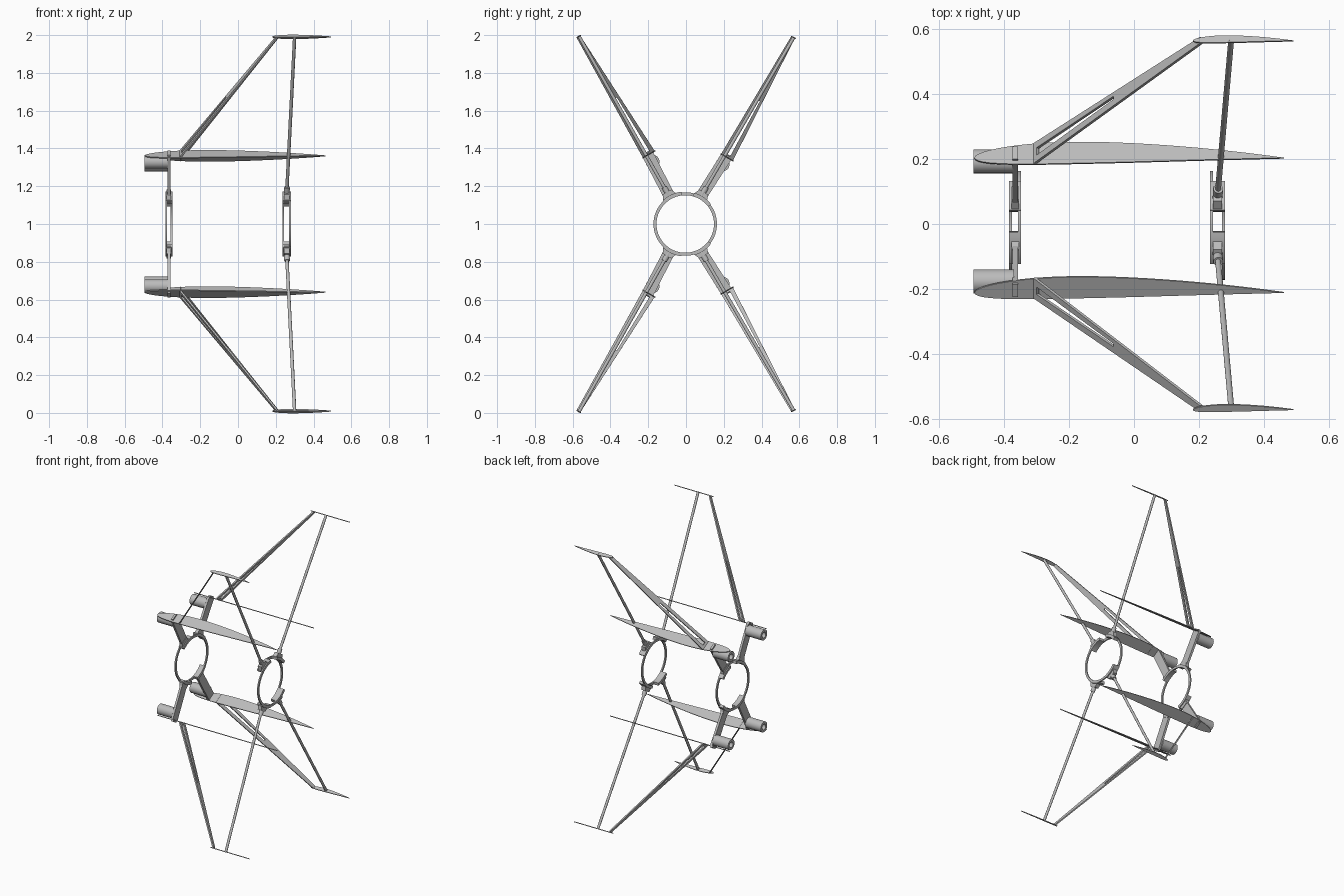
import bpy
import bmesh
from math import sin, cos, radians, sqrt
from mathutils import Matrix, Vector

cube = bpy.data.objects.get("Cube")
if cube:
    bpy.data.objects.remove(cube)

grey = bpy.data.materials.new("light_grey")
grey.use_nodes = True
grey.diffuse_color = (0.5, 0.5, 0.5, 1)
grey.node_tree.nodes["Principled BSDF"].inputs["Base Color"].default_value = (0.5, 0.5, 0.5, 1)

CENTRE = Vector((0, -0.004, 1))
# Arm angle and whether its parts are mirrored sideways
ARMS = {"left_upper": (60.15, False), "right_upper": (119.85, False),
        "right_lower": (240.15, True), "left_lower": (299.85, True)}


def place(name, mesh, angle=90):
    """Put a mesh on the hub axis; its local z points along the given arm angle."""
    ob = bpy.data.objects.new(name, mesh)
    ob.location = CENTRE
    ob.rotation_euler.x = radians(angle - 90)
    bpy.context.collection.objects.link(ob)


def to_mesh(name, bm):
    bmesh.ops.recalc_face_normals(bm, faces=bm.faces)
    mesh = bpy.data.meshes.new(name)
    bm.to_mesh(mesh)
    bm.free()
    mesh.materials.append(grey)
    return mesh


def mirrored(mesh):
    """Sideways mirror image of a part."""
    twin = mesh.copy()
    twin.transform(Matrix.Scale(-1, 4, (0, 1, 0)))
    twin.flip_normals()
    return twin


def prism(name, points, depth):
    """Flat outline extruded along a vector."""
    bm = bmesh.new()
    face = bm.faces.new([bm.verts.new(p) for p in points])
    out = bmesh.ops.extrude_face_region(bm, geom=[face], use_keep_orig=True)
    verts = [v for v in out["geom"] if isinstance(v, bmesh.types.BMVert)]
    bmesh.ops.translate(bm, verts=verts, vec=Vector(depth))
    return to_mesh(name, bm)


def airfoil(name, x0, chord, height, thick):
    """Cambered wing section lying across the arm."""
    def station(t, side):
        half = 0.4 * (0.2969 * sqrt(t) - 0.126 * t - 0.3516 * t**2 + 0.2843 * t**3 - 0.1036 * t**4)
        p = 0.4
        camber = 0.02 * (2 * p * t - t * t) / p**2 if t < p else \
            0.02 * (1 - 2 * p + 2 * p * t - t * t) / (1 - p)**2
        return (x0 + chord * t, chord * (camber + side * half), height - thick / 2)
    n = 28
    ts = [(1 - cos(radians(180 * i / n))) / 2 for i in range(n + 1)]
    pts = [station(t, 1) for t in reversed(ts)] + [station(t, -1) for t in ts[1:-1]]
    return prism(name, pts, (0, 0, thick))


def sector(name, r0, r1, a0, a1, x0, x1):
    """Arc-shaped bar around the hub axis, angles measured from +y."""
    n = max(6, int((a1 - a0) / 4))
    angs = [radians(a0 + (a1 - a0) * i / n) for i in range(n + 1)]
    pts = [(x0, r1 * cos(a), r1 * sin(a)) for a in angs]
    pts += [(x0, r0 * cos(a), r0 * sin(a)) for a in reversed(angs)]
    return prism(name, pts, (x1 - x0, 0, 0))


def tube(name, start, end, radius, bore=0.0, sides=24):
    """Cylinder between two points, with an optional recess at its start."""
    start, end = Vector(start), Vector(end)
    axis = end - start
    bm = bmesh.new()
    bmesh.ops.create_cone(bm, cap_ends=True, segments=sides, radius1=radius,
                          radius2=radius, depth=axis.length)
    if bore:
        cap = min(bm.faces, key=lambda f: f.calc_center_median().z)
        bmesh.ops.inset_region(bm, faces=[cap], thickness=radius - bore)
        out = bmesh.ops.extrude_face_region(bm, geom=[cap])
        bmesh.ops.delete(bm, geom=[cap], context="FACES_ONLY")
        verts = [v for v in out["geom"] if isinstance(v, bmesh.types.BMVert)]
        bmesh.ops.translate(bm, verts=verts, vec=(0, 0, axis.length * 0.7))
    bm.transform(axis.to_track_quat("Z", "Y").to_matrix().to_4x4())
    bmesh.ops.translate(bm, verts=bm.verts, vec=(start + end) / 2)
    return to_mesh(name, bm)


def slotted_strut(name, thick):
    """Tapered plate from wing to tip fin with a long slot in its inner half."""
    a, b = Vector((-0.307, 0, 0.415)), Vector((0.207, 0, 1.14))
    normal = (b - a).cross(Vector((0, 1, 0))).normalized()
    bm = bmesh.new()

    def vert(t, s):
        return bm.verts.new(a.lerp(b, t) + Vector((0, s, 0)) - normal * thick / 2)
    outer = [vert(0, -0.02), vert(1, -0.008), vert(1, 0.014), vert(0, 0.052)]
    inner = [vert(0.02, 0.002), vert(0.48, 0.008), vert(0.48, 0.019), vert(0.02, 0.028)]
    faces = [bm.faces.new((outer[i], outer[(i + 1) % 4], inner[(i + 1) % 4], inner[i]))
             for i in range(4)]
    out = bmesh.ops.extrude_face_region(bm, geom=faces, use_keep_orig=True)
    verts = [v for v in out["geom"] if isinstance(v, bmesh.types.BMVert)]
    bmesh.ops.translate(bm, verts=verts, vec=normal * thick)
    return to_mesh(name, bm)


def outline(name, x0, x1, pts):
    """Plate across the hub axis from (sideways, outward) points."""
    return prism(name, [(x0, s, u) for s, u in pts], (x1 - x0, 0, 0))


# Parts repeated on each of the four arms
FRONT, BACK = (-0.385, -0.348), (0.235, 0.28)
foot = [(-0.042, 0.158), (0.042, 0.158), (0.026, 0.195), (-0.026, 0.195)]
parts = {
    "wing": airfoil("wing", -0.492, 0.954, 0.416, 0.006),
    "tip_fin": airfoil("tip_fin", 0.182, 0.31, 1.142, 0.006),
    "diagonal_strut": slotted_strut("diagonal_strut", 0.009),
    "rear_rod": tube("rear_rod", (0.257, 0, 0.17), (0.3, 0.007, 1.145), 0.009, sides=16),
    "motor": tube("motor", (-0.495, 0.014, 0.372), (-0.37, 0.014, 0.372), 0.037, bore=0.02),
    "front_arm": outline("front_arm", -0.374, -0.358,
                         [(-0.03, 0.162), (0.03, 0.162), (0.042, 0.413), (-0.02, 0.413)]),
    "arm_tab": outline("arm_tab", -0.374, -0.358,
                       [(-0.01, 0.41), (0.035, 0.41), (0.035, 0.428), (-0.01, 0.428)]),
    "front_foot": outline("front_foot", -0.378, -0.354, foot),
    "rear_foot": outline("rear_foot", 0.243, 0.272, foot),
    "rear_socket": tube("rear_socket", (0.257, 0, 0.165), (0.26, 0, 0.225), 0.015),
    "front_clamp": sector("front_clamp", 0.152, 0.172, 67, 104, *FRONT),
    "rear_clamp": sector("rear_clamp", 0.152, 0.172, 67, 104, *BACK),
}
for part, mesh in parts.items():
    twin = mirrored(mesh)
    for arm, (angle, flip) in ARMS.items():
        place(f"{arm}_{part}", twin if flip else mesh, angle)

# Each hub ring is two half hoops on opposite edges of the clamps
for label, (x0, x1), left_edge in (("front", FRONT, False), ("rear", BACK, True)):
    for side, a0 in (("left", -60), ("right", 120)):
        low = (side == "left") == left_edge
        e0 = x0 if low else x1 - 0.009
        place(f"{label}_ring_{side}", sector("ring", 0.152, 0.168, a0, a0 + 180, e0, e0 + 0.009))

# Smooth the round surfaces and keep the hard edges
bpy.ops.object.select_all(action="DESELECT")
for ob in bpy.context.scene.objects:
    if ob.type == "MESH":
        ob.select_set(True)
        bpy.context.view_layer.objects.active = ob
bpy.ops.object.shade_smooth_by_angle(angle=radians(30))
